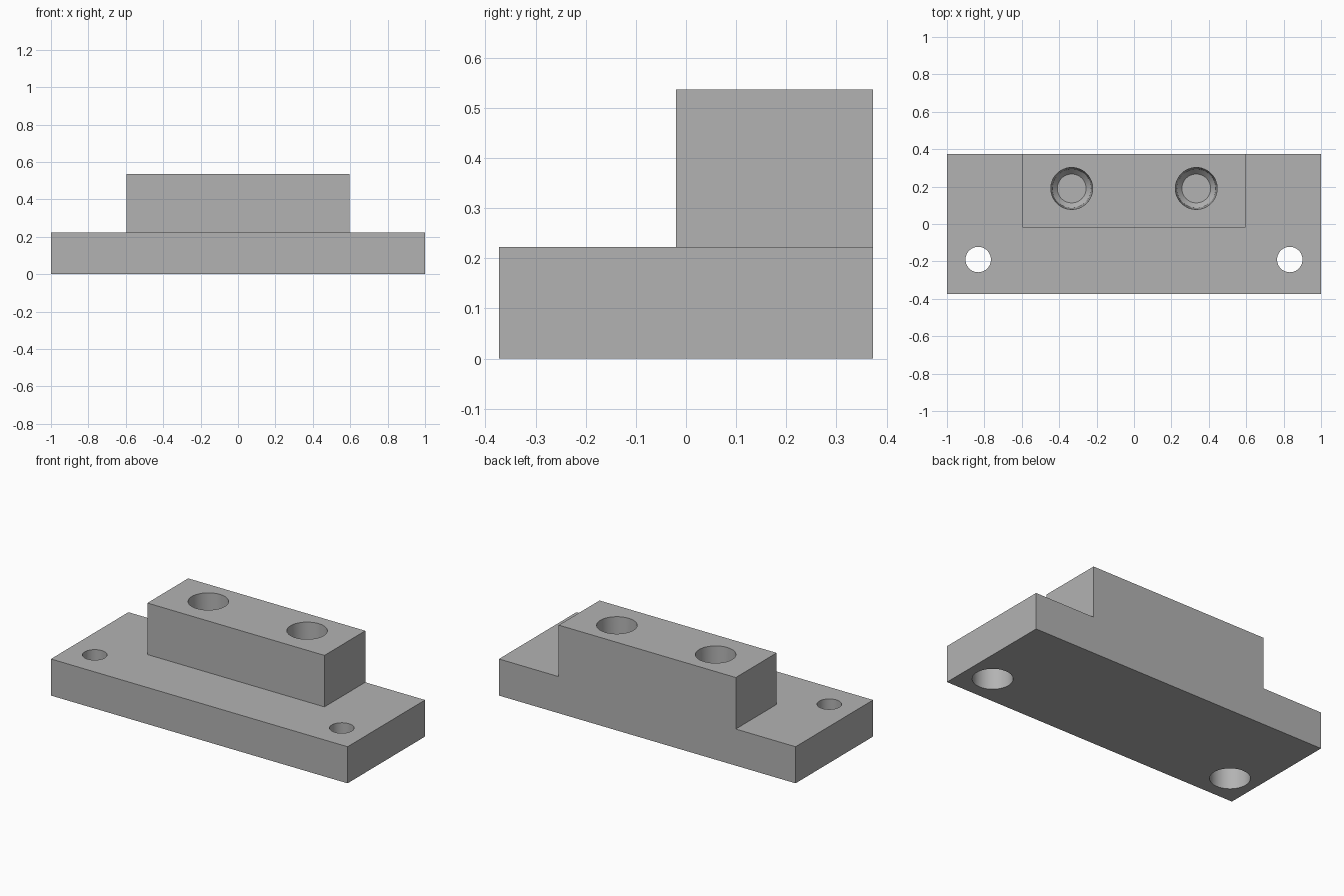
import bpy, bmesh
from math import cos, sin, tau, radians
from mathutils import Matrix

cube = bpy.data.objects.get("Cube")
if cube:
    bpy.data.objects.remove(cube, do_unlink=True)

BASE_TOP, BLOCK_TOP = 0.223, 0.537
BACK = 0.373
SEGMENTS = 48

grey = bpy.data.materials.new("machined_grey")
grey.use_nodes = True
colour = (0.45, 0.45, 0.45, 1)
grey.diffuse_color = colour
grey.node_tree.nodes["Principled BSDF"].inputs["Base Color"].default_value = colour


def make_object(name, bm):
    mesh = bpy.data.meshes.new(name)
    bmesh.ops.recalc_face_normals(bm, faces=bm.faces)
    bm.to_mesh(mesh)
    bm.free()
    mesh.materials.append(grey)
    obj = bpy.data.objects.new(name, mesh)
    bpy.context.collection.objects.link(obj)
    return obj


def box(name, low, high):
    bm = bmesh.new()
    size = [b - a for a, b in zip(low, high)]
    centre = [(a + b) / 2 for a, b in zip(low, high)]
    bmesh.ops.create_cube(bm, size=1, matrix=Matrix.Translation(centre) @ Matrix.Diagonal((*size, 1)))
    return make_object(name, bm)


def round_cutter(name, x, y, profile):
    """Closed turned solid from (radius, height) pairs, bottom to top."""
    bm = bmesh.new()
    rings = []
    for r, z in profile:
        angles = [tau * i / SEGMENTS for i in range(SEGMENTS)]
        rings.append([bm.verts.new((x + r * cos(a), y + r * sin(a), z)) for a in angles])
    for lower, upper in zip(rings, rings[1:]):
        for i in range(SEGMENTS):
            j = (i + 1) % SEGMENTS
            bm.faces.new((lower[i], lower[j], upper[j], upper[i]))
    bm.faces.new(rings[0][::-1])
    bm.faces.new(rings[-1])
    obj = make_object(name, bm)
    obj.hide_render = True
    return obj


def combine(target, tool, operation):
    mod = target.modifiers.new(tool.name, "BOOLEAN")
    mod.operation = operation
    mod.solver = "EXACT"
    mod.object = tool
    bpy.context.view_layer.objects.active = target
    bpy.ops.object.modifier_apply(modifier=mod.name)
    bpy.data.objects.remove(tool, do_unlink=True)


# Base plate with the raised block flush along the back
body = box("mounting_block", (-1, -BACK, 0), (1, BACK, BASE_TOP))
block = box("raised_block", (-0.597, -0.02, 0.1), (0.597, BACK, BLOCK_TOP))
combine(body, block, "UNION")

# Screw holes counterbored from below, and blind tapered sockets from above
screw_profile = [(0.11, -0.1), (0.11, 0.136), (0.068, 0.136), (0.068, 0.3)]
socket_profile = [(0.077, 0.15), (0.104, 0.18), (0.112, BLOCK_TOP), (0.112, 0.6)]
for side in (-1, 1):
    combine(body, round_cutter("screw_hole", side * 0.833, -0.19, screw_profile), "DIFFERENCE")
    combine(body, round_cutter("socket", side * 0.333, 0.19, socket_profile), "DIFFERENCE")

# Smooth hole walls, crisp edges
bpy.ops.object.select_all(action="DESELECT")
body.select_set(True)
bpy.context.view_layer.objects.active = body
bpy.ops.object.shade_smooth_by_angle(angle=radians(25))
